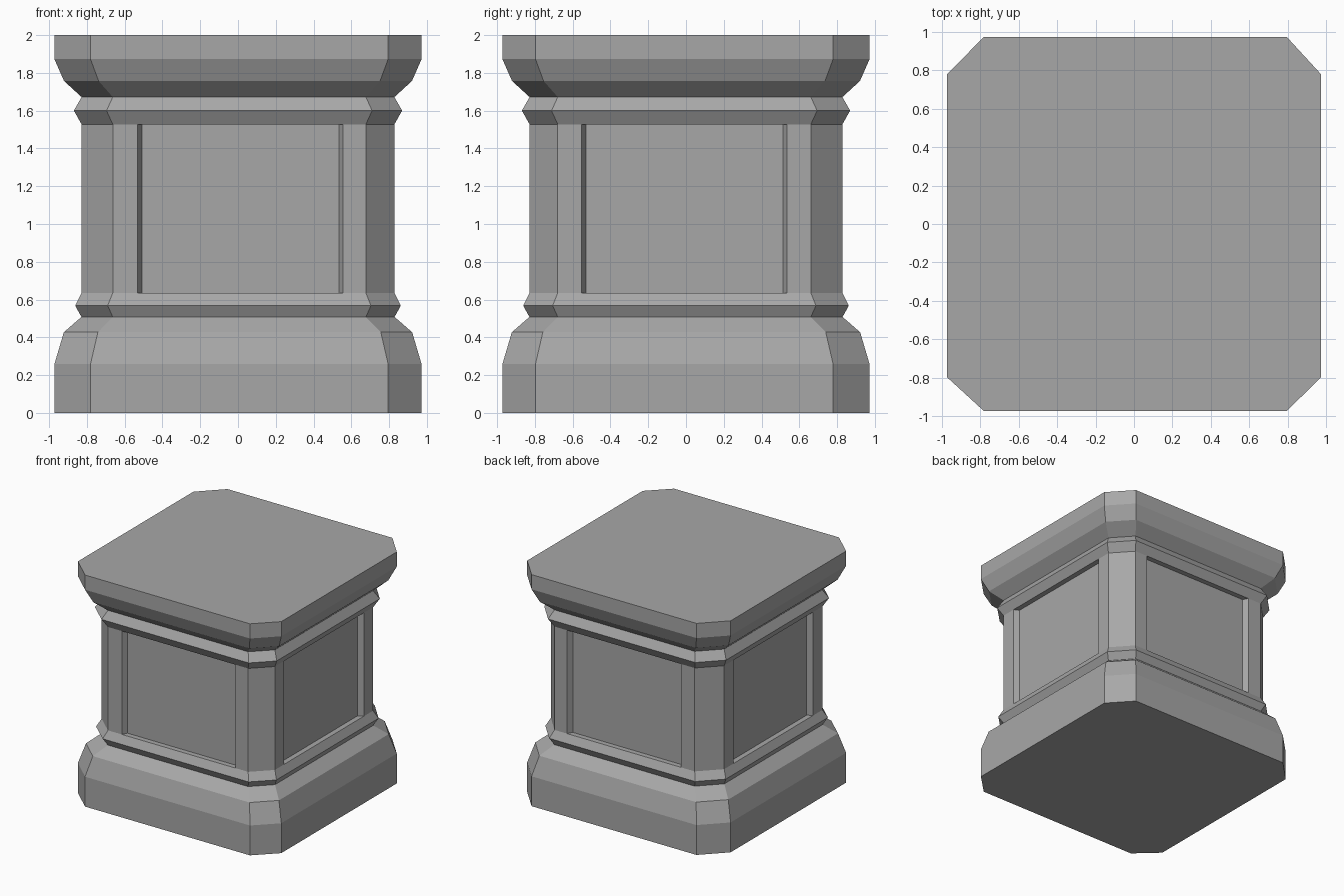
import bpy, bmesh
from mathutils import Vector

if "Cube" in bpy.data.objects:
    bpy.data.objects.remove(bpy.data.objects["Cube"])

# Moulding profile: height, half width, half length of the flat side
PROFILE = [
    (0.00, 0.972, 0.788), (0.258, 0.972, 0.788), (0.427, 0.922, 0.749),
    (0.508, 0.829, 0.670), (0.568, 0.862, 0.697), (0.635, 0.828, 0.670),
    (1.528, 0.828, 0.670), (1.60, 0.869, 0.703), (1.672, 0.828, 0.670),
    (1.757, 0.921, 0.745), (1.873, 0.972, 0.788), (2.00, 0.972, 0.788),
]
SHAFT = 5                                  # profile step that holds the panels
PANEL, PANEL_INNER, DEPTH = 0.544, 0.521, 0.045
FLAT_SHIFT = Vector((0.007, -0.009, 0))    # slight off-centre of the flats
PANEL_SHIFT = Vector((0.013, -0.008, 0))
NORMALS = [Vector(v) for v in ((0, -1, 0), (1, 0, 0), (0, 1, 0), (-1, 0, 0))]


def tangent(n):
    return Vector((-n.y, n.x, 0))


bm = bmesh.new()

# Chamfered square rings, each side also split at the panel edges
rings = []
for z, half, flat in PROFILE:
    ring = []
    for n in NORMALS:
        t = tangent(n)
        a, b = t.dot(FLAT_SHIFT), t.dot(PANEL_SHIFT)
        for u in (a - flat, b - PANEL, b + PANEL, a + flat):
            ring.append(bm.verts.new(n * half + t * u + Vector((0, 0, z))))
    rings.append(ring)

# Bridge the rings and remember the four panel faces
panels = []
for i in range(len(rings) - 1):
    lo, hi = rings[i], rings[i + 1]
    for k in range(16):
        m = (k + 1) % 16
        face = bm.faces.new((lo[k], lo[m], hi[m], hi[k]))
        if i == SHAFT and k % 4 == 1:
            panels.append((face, NORMALS[k // 4]))
bm.faces.new(rings[0][::-1])
bm.faces.new(rings[-1])

# Recessed panels with splayed jambs
for face, n in panels:
    t = tangent(n)
    mid = t.dot(PANEL_SHIFT)
    inner = bmesh.ops.extrude_discrete_faces(bm, faces=[face])["faces"][0]
    for v in inner.verts:
        side = 1 if v.co.dot(t) > mid else -1
        v.co += t * side * (PANEL_INNER - PANEL) - n * DEPTH

bmesh.ops.recalc_face_normals(bm, faces=bm.faces)
mesh = bpy.data.meshes.new("pedestal")
bm.to_mesh(mesh)
bm.free()
pedestal = bpy.data.objects.new("pedestal", mesh)
bpy.context.collection.objects.link(pedestal)

# Dark grey stone
stone = bpy.data.materials.new("stone")
stone.diffuse_color = (0.39, 0.39, 0.39, 1)
stone.use_nodes = True
stone.node_tree.nodes["Principled BSDF"].inputs["Base Color"].default_value = stone.diffuse_color
mesh.materials.append(stone)
